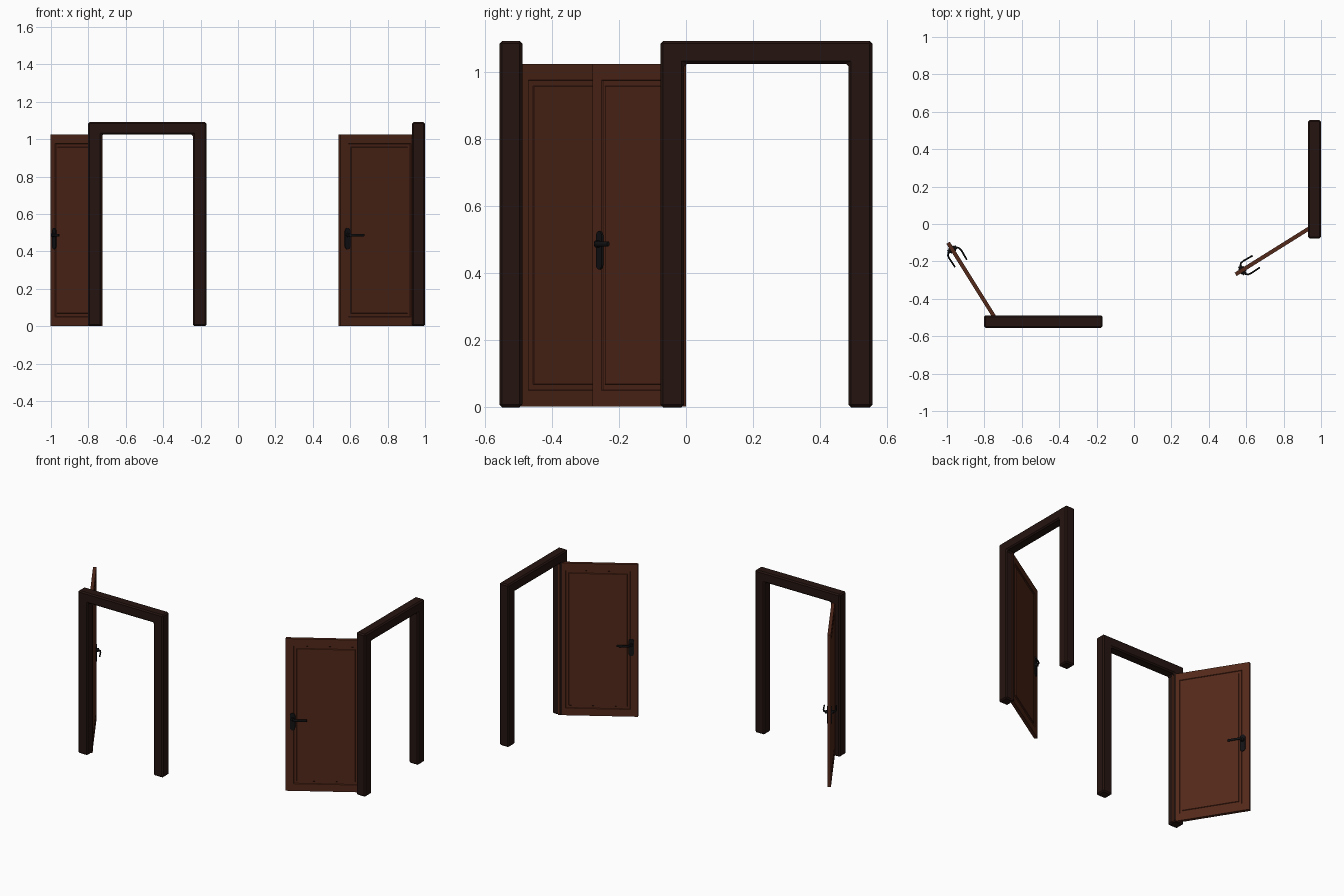
import bpy, bmesh, math
from mathutils import Matrix, Vector

if "Cube" in bpy.data.objects:
    bpy.data.objects.remove(bpy.data.objects["Cube"])


def material(name, rgb):
    m = bpy.data.materials.new(name)
    m.diffuse_color = (*rgb, 1)
    m.use_nodes = True
    m.node_tree.nodes["Principled BSDF"].inputs["Base Color"].default_value = m.diffuse_color
    return m


FRAME = material("dark_wood", (0.018, 0.007, 0.005))
WOOD = material("red_brown_wood", (0.085, 0.021, 0.010))
METAL = material("black_metal", (0.006, 0.006, 0.007))


def add(name, bm, mat, matrix):
    bmesh.ops.recalc_face_normals(bm, faces=bm.faces)
    me = bpy.data.meshes.new(name)
    bm.to_mesh(me)
    bm.free()
    me.materials.append(mat)
    ob = bpy.data.objects.new(name, me)
    bpy.context.collection.objects.link(ob)
    ob.matrix_world = matrix
    return ob


def prism(bm, points, vec):
    face = bm.faces.new([bm.verts.new(p) for p in points])
    new = bmesh.ops.extrude_face_region(bm, geom=[face])["geom"]
    bmesh.ops.translate(bm, vec=vec, verts=[v for v in new if isinstance(v, bmesh.types.BMVert)])


def frame(name, base):
    # U-shaped surround with chamfered edges
    o, i, top, head, d = 0.316, 0.245, 1.092, 1.024, 0.034
    bm = bmesh.new()
    outline = [(-o, 0), (-i, 0), (-i, head), (i, head), (i, 0), (o, 0), (o, top), (-o, top)]
    prism(bm, [(x, -d, z) for x, z in outline], (0, 2 * d, 0))
    bmesh.ops.bevel(bm, geom=list(bm.edges), offset=0.008, segments=1, affect='EDGES')
    add(name, bm, FRAME, base)


def leaf(name, m):
    # slab with a grooved panel on both faces
    L, T, H = 0.49, 0.021, 1.022
    bm = bmesh.new()
    bmesh.ops.create_cube(bm, size=1, matrix=Matrix.Translation((L / 2, 0, H / 2 + 0.002))
                          @ Matrix.Diagonal((L, T, H, 1)))
    bm.normal_update()
    for f in [f for f in bm.faces if abs(f.normal.y) > 0.9]:
        for thick, depth in ((0.068, 0), (0.003, -0.004), (0.022, 0), (0.003, 0.004)):
            bmesh.ops.inset_region(bm, faces=[f], thickness=thick, depth=depth)
    add(name, bm, WOOD, m)


def handle(name, m, side):
    s, z, face = 0.448, 0.487, 0.0095
    # back plate with round ends
    bm = bmesh.new()
    r, pts = 0.0165, []
    for cz, a0 in ((0.509, 0), (0.427, math.pi)):
        for k in range(9):
            a = a0 + math.pi * k / 8
            pts.append((s + r * math.cos(a), side * face, cz + r * math.sin(a)))
    prism(bm, pts, (0, side * 0.006, 0))
    add(name + "_plate", bm, METAL, m)
    # round collar at the spindle
    bm = bmesh.new()
    bmesh.ops.create_cone(bm, cap_ends=True, segments=16, radius1=0.011, radius2=0.011, depth=0.012,
                          matrix=Matrix.Translation((s, side * 0.020, z))
                          @ Matrix.Rotation(math.pi / 2, 4, 'X'))
    add(name + "_collar", bm, METAL, m)
    # bent grip swept along its path with an oval section
    bm = bmesh.new()
    path = [Vector(p) for p in ((s, 0.012), (s - 0.004, 0.027), (s - 0.014, 0.036),
                                (s - 0.032, 0.039), (0.36, 0.037))]
    rings = []
    for k, p in enumerate(path):
        t = (path[min(k + 1, 4)] - path[max(k - 1, 0)]).normalized()
        ring = []
        for j in range(10):
            a = math.tau * j / 10
            w, h = 0.0045 * math.cos(a), 0.0075 * math.sin(a)
            ring.append(bm.verts.new((p.x - t.y * w, side * (p.y + t.x * w), z + h)))
        rings.append(ring)
    for a, b in zip(rings, rings[1:]):
        for j in range(10):
            bm.faces.new((a[j], a[(j + 1) % 10], b[(j + 1) % 10], b[j]))
    bm.faces.new(rings[0])
    bm.faces.new(rings[-1])
    ob = add(name + "_grip", bm, METAL, m)
    bpy.ops.object.select_all(action='DESELECT')
    bpy.context.view_layer.objects.active = ob
    ob.select_set(True)
    bpy.ops.object.shade_smooth_by_angle(angle=math.radians(40))


# two identical doorways, the second turned a quarter
for label, loc, turn in (("left", (-0.4855, -0.522, 0), 0), ("right", (0.965, 0.2395, 0), 90)):
    base = Matrix.Translation(loc) @ Matrix.Rotation(math.radians(turn), 4, 'Z')
    swing = base @ Matrix.Translation((-0.249, 0.006, 0)) @ Matrix.Rotation(math.radians(122), 4, 'Z')
    frame(label + "_door_frame", base)
    leaf(label + "_door_leaf", swing)
    for side, tag in ((1, "outer"), (-1, "inner")):
        handle(f"{label}_{tag}_handle", swing, side)
